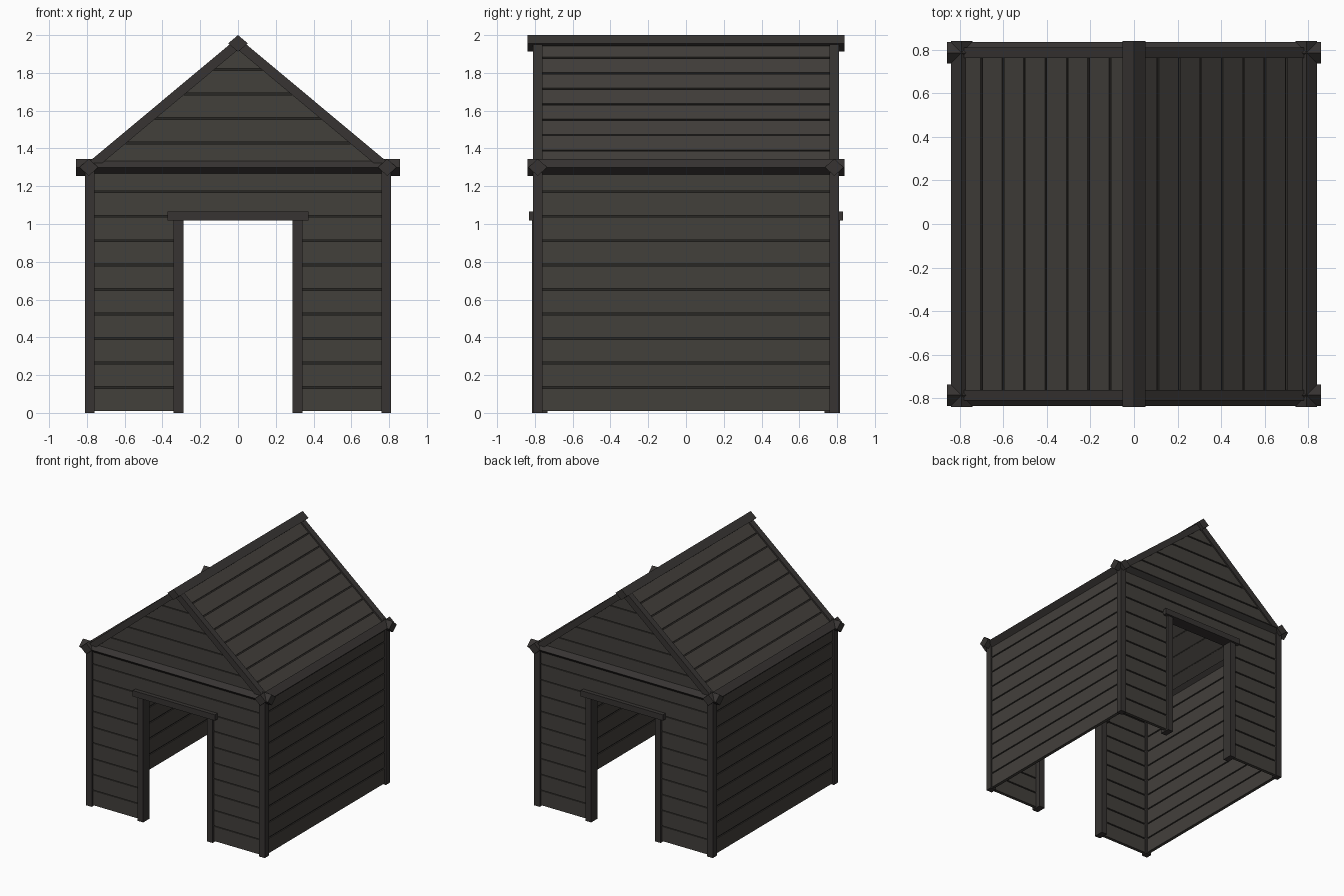
import bpy, bmesh, math
from mathutils import Vector as V

if "Cube" in bpy.data.objects:
    bpy.data.objects.remove(bpy.data.objects["Cube"])


def material(name, c):
    m = bpy.data.materials.new(name)
    m.diffuse_color = (*c, 1)
    m.use_nodes = True
    m.node_tree.nodes["Principled BSDF"].inputs["Base Color"].default_value = m.diffuse_color
    return m


PLANK = material("plank_wood", (0.055, 0.05, 0.044))
GROOVE = material("groove_dark", (0.022, 0.02, 0.018))
TRIM = material("trim_wood", (0.038, 0.034, 0.032))

WALL = 0.785            # wall centre distance
PITCH = 0.1295          # plank pitch
BASE = 0.01
EAVE, RIDGE = 1.30, 1.955


def prism(bm, pts, d, mat=0):
    """Extrude a flat polygon pts by +-d."""
    a = [bm.verts.new(p - d) for p in pts]
    b = [bm.verts.new(p + d) for p in pts]
    n = len(pts)
    faces = [bm.faces.new(a[::-1]), bm.faces.new(b)]
    for i in range(n):
        j = (i + 1) % n
        faces.append(bm.faces.new((a[i], a[j], b[j], b[i])))
    for f in faces:
        f.material_index = mat


def finish(name, bm, mats):
    bmesh.ops.recalc_face_normals(bm, faces=bm.faces[:])
    me = bpy.data.meshes.new(name)
    bm.to_mesh(me)
    bm.free()
    for m in mats:
        me.materials.append(m)
    ob = bpy.data.objects.new(name, me)
    bpy.context.collection.objects.link(ob)
    return ob


def row(bm, origin, u, v, n, v0, v1, edges):
    """One board with a thin dark recessed joint on top; edges(v) gives u limits."""
    g = v1 - 0.01
    for lo, hi, t, mat in ((v0, g, 0.013, 0), (g, v1, 0.005, 1)):
        (l0, r0), (l1, r1) = edges(lo), edges(hi)
        pts = [origin + u * a + v * b
               for a, b in ((l0, lo), (r0, lo), (r1, hi), (l1, hi))]
        prism(bm, pts, n * t, mat)


def beam(name, a, b, w, h, diamond=False, side=None):
    """Straight beam, square or diamond section with half sizes w, h."""
    a, b = V(a), V(b)
    d = (b - a).normalized()
    s = V(side) if side else d.cross(V((0, 0, 1))).normalized()
    t = s.cross(d)
    sec = ((w, 0), (0, h), (-w, 0), (0, -h)) if diamond else \
        ((w, h), (-w, h), (-w, -h), (w, -h))
    c = (a + b) / 2
    bm = bmesh.new()
    prism(bm, [c + s * x + t * y for x, y in sec], (b - a) / 2)
    return finish(name, bm, [TRIM])


X, Y, Z = V((1, 0, 0)), V((0, 1, 0)), V((0, 0, 1))
slope = V((WALL, 0, EAVE - RIDGE))

for s, tag in ((-1, "front"), (1, "back")):
    # gabled end wall with doorway
    bm = bmesh.new()
    o = Y * (s * WALL)
    for k in range(15):
        z0 = BASE + k * PITCH
        z1 = min(z0 + PITCH, RIDGE)
        if k < 8:
            for lim in ((-WALL, -0.31), (0.31, WALL)):
                row(bm, o, X, Z, Y, z0, z1, lambda z, l=lim: l)
        elif k < 10:
            row(bm, o, X, Z, Y, z0, z1, lambda z: (-WALL, WALL))
        else:
            def gable(z):
                w = max((RIDGE - z) / (RIDGE - EAVE) * WALL, 0.002)
                return (-w, w)
            row(bm, o, X, Z, Y, z0, z1, gable)
    finish(tag + "_wall", bm, [PLANK, GROOVE])

    # door frame
    for m, side in ((-1, "left"), (1, "right")):
        beam(f"{tag}_{side}_door_post", (m * 0.315, s * 0.774, 0),
             (m * 0.315, s * 0.774, 1.03), 0.026, 0.042, side=X)
    beam(tag + "_door_lintel", (-0.373, s * 0.782, 1.042),
         (0.373, s * 0.782, 1.042), 0.05, 0.024)

    # corner posts and gable rafters
    for m, side in ((-1, "left"), (1, "right")):
        beam(f"{tag}_{side}_corner_post", (m * WALL, s * WALL, 0),
             (m * WALL, s * WALL, EAVE), 0.026, 0.026, side=X)
        beam(f"{tag}_{side}_rafter", (m * WALL, s * WALL, EAVE),
             (0, s * WALL, RIDGE), 0.025, 0.025, side=Y)

    # horizontal tie beam
    beam(tag + "_tie_beam", (-0.857, s * WALL, EAVE), (0.857, s * WALL, EAVE),
         0.05, 0.045, True)

for s, tag in ((-1, "left"), (1, "right")):
    # side wall
    bm = bmesh.new()
    for k in range(10):
        z0 = BASE + k * PITCH
        row(bm, X * (s * WALL), Y, Z, X, z0, z0 + PITCH, lambda z: (-WALL, WALL))
    finish(tag + "_wall", bm, [PLANK, GROOVE])

    # roof slope, boards counted up from the eave
    up = V((-s * slope.x, 0, -slope.z))
    length = up.length
    up.normalize()
    bm = bmesh.new()
    step = length / 8
    for k in range(8):
        row(bm, V((s * WALL, 0, EAVE)), Y, up, Y.cross(up),
            k * step, (k + 1) * step, lambda z: (-WALL, WALL))
    finish(tag + "_roof", bm, [PLANK, GROOVE])

    # eave beam
    beam(tag + "_eave_beam", (s * 0.79, -0.84, EAVE), (s * 0.79, 0.84, EAVE),
         0.05, 0.045, True)

# ridge beam
beam("ridge_beam", (0, -0.84, 1.956), (0, 0.84, 1.956), 0.052, 0.044, True)
